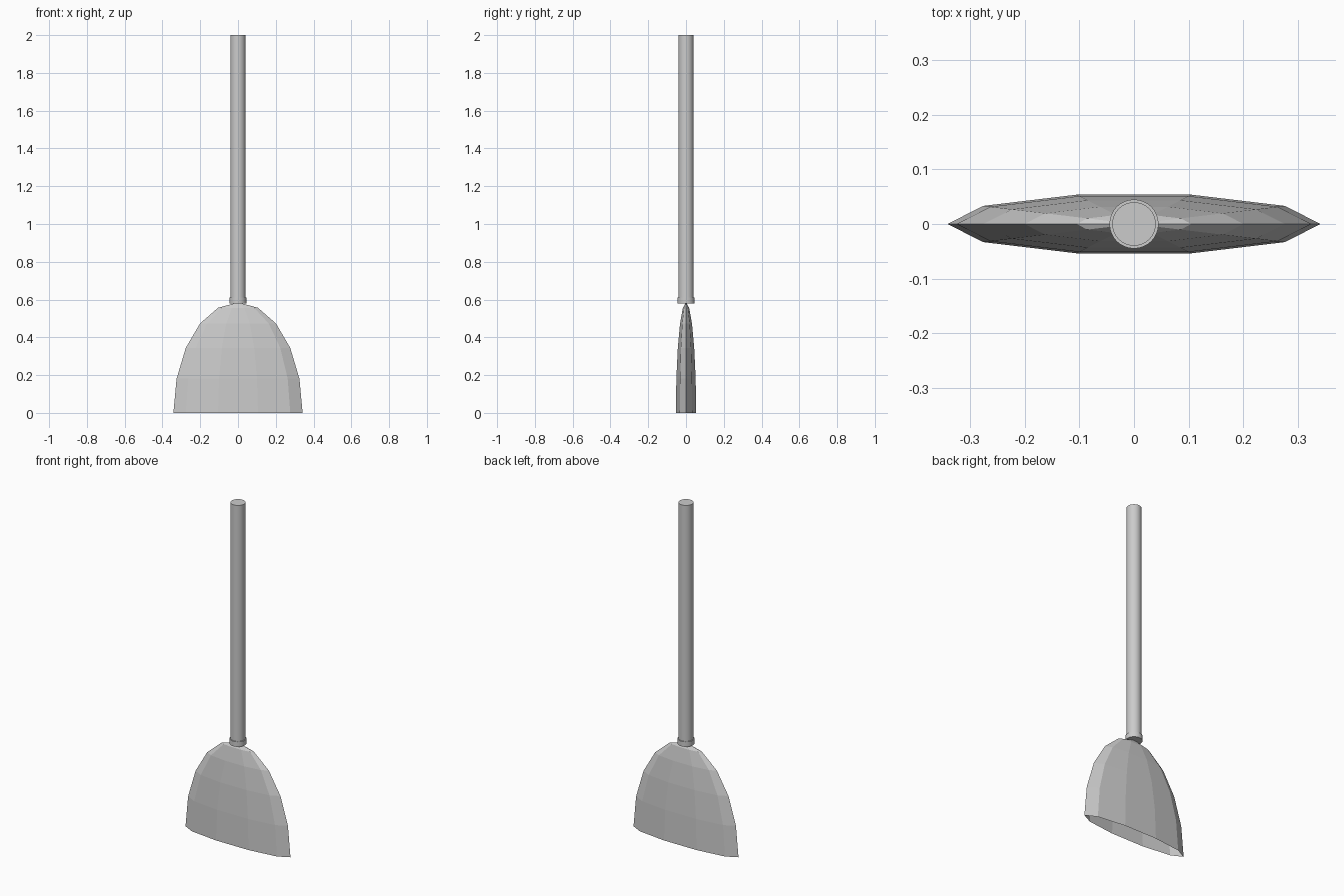
import bpy, bmesh
from math import sin, cos, pi, radians

if "Cube" in bpy.data.objects:
    bpy.data.objects.remove(bpy.data.objects["Cube"])


def link(name, bm):
    mesh = bpy.data.meshes.new(name)
    bm.to_mesh(mesh)
    bm.free()
    obj = bpy.data.objects.new(name, mesh)
    bpy.context.collection.objects.link(obj)
    return obj


def cylinder(name, radius, z0, z1):
    bpy.ops.mesh.primitive_cylinder_add(vertices=32, radius=radius, depth=z1 - z0,
                                        location=(0, 0, (z0 + z1) / 2))
    obj = bpy.context.object
    obj.name = name
    bpy.ops.object.shade_smooth_by_angle(angle=radians(30))
    return obj


# Head: flattened ten-sided half dome, open underneath
RX, RY, RZ, SIDES, RINGS = 0.342, 0.0565, 0.585, 10, 5
bm = bmesh.new()
rings = []
for j in range(RINGS):
    lat = j * pi / 2 / RINGS
    rings.append([bm.verts.new((RX * cos(lat) * cos(2 * pi * i / SIDES),
                                RY * cos(lat) * sin(2 * pi * i / SIDES),
                                RZ * sin(lat))) for i in range(SIDES)])
top = bm.verts.new((0, 0, RZ))
for i in range(SIDES):
    k = (i + 1) % SIDES
    for lower, upper in zip(rings, rings[1:]):
        bm.faces.new((lower[i], lower[k], upper[k], upper[i]))
    bm.faces.new((rings[-1][i], rings[-1][k], top))
link("head", bm)

# Collar and handle
cylinder("collar", 0.045, 0.58, 0.61)
cylinder("handle", 0.04, 0.585, 2.0)
